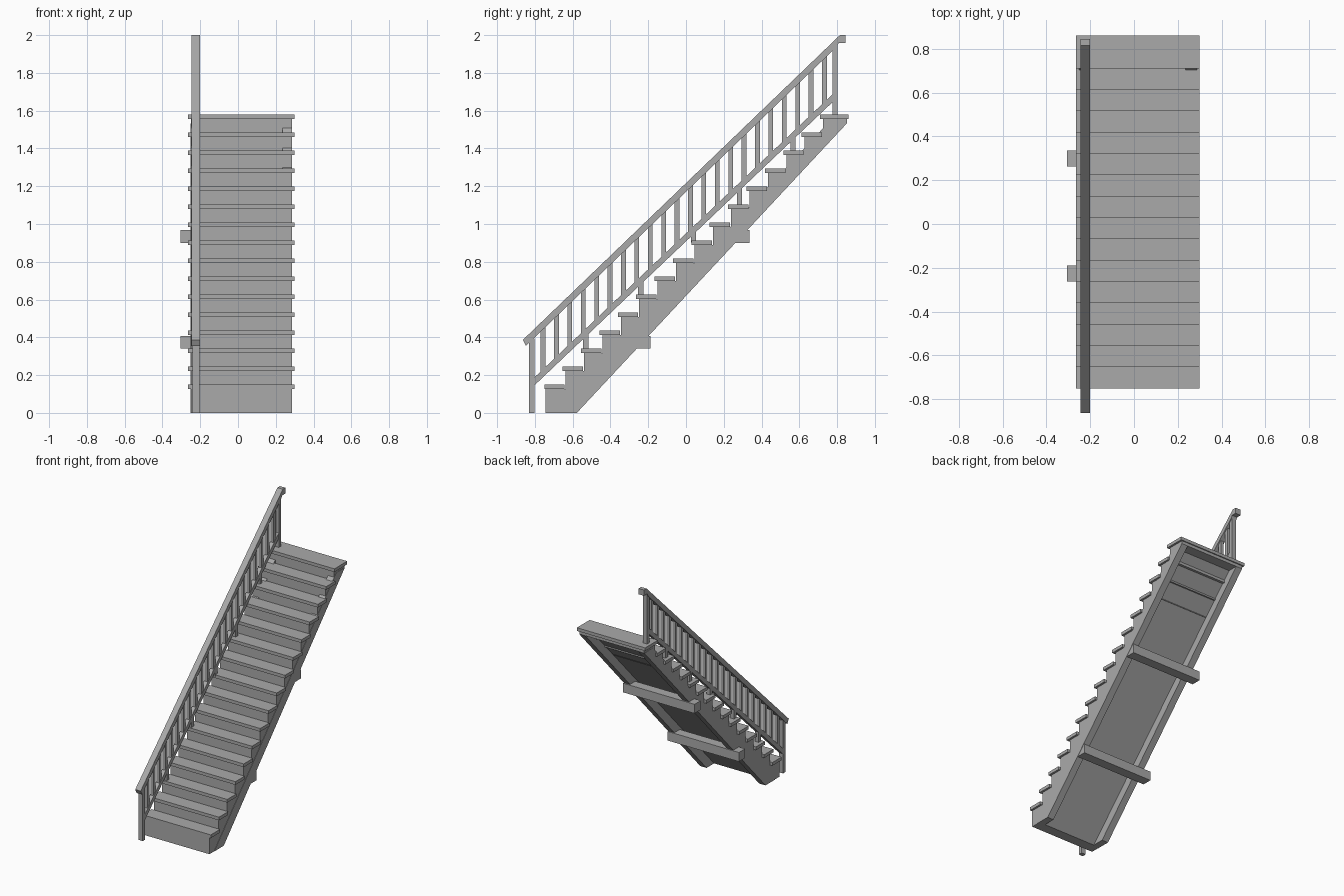
import bpy
import bmesh

cube = bpy.data.objects.get("Cube")
if cube:
    bpy.data.objects.remove(cube, do_unlink=True)

grey = bpy.data.materials.new("plain grey")
grey.use_nodes = True
COLOUR = (0.4, 0.4, 0.4, 1)
grey.diffuse_color = COLOUR
grey.node_tree.nodes["Principled BSDF"].inputs["Base Color"].default_value = COLOUR


def extrude_profile(name, profile, x0, x1):
    """Extrude a (y, z) outline from x0 to x1."""
    bm = bmesh.new()
    face = bm.faces.new([bm.verts.new((x0, y, z)) for y, z in profile])
    solid = bmesh.ops.extrude_face_region(bm, geom=[face])["geom"]
    moved = [v for v in solid if isinstance(v, bmesh.types.BMVert)]
    bmesh.ops.translate(bm, verts=moved, vec=(x1 - x0, 0, 0))
    bmesh.ops.recalc_face_normals(bm, faces=bm.faces)
    mesh = bpy.data.meshes.new(name)
    bm.to_mesh(mesh)
    bm.free()
    mesh.materials.append(grey)
    obj = bpy.data.objects.new(name, mesh)
    bpy.context.collection.objects.link(obj)
    return obj


def box(name, x0, x1, y0, y1, z0, z1):
    return extrude_profile(name, [(y0, z0), (y1, z0), (y1, z1), (y0, z1)], x0, x1)


STEPS = 16
RUN, RISE = 0.0973, 0.0953
FIRST_Y, FIRST_Z = -0.75, 0.15
THICK = 0.024
BACK = 0.852
SLOPE = 1.063


def nose(i):
    return FIRST_Y + RUN * i


def tread_top(i):
    return FIRST_Z + RISE * i


# Sawtooth body with risers and sloping soffit
outline = [(-0.667, 0)]
for i in range(STEPS):
    y = nose(i) + (0.016 if i else 0.005)
    outline.append((y, 0 if i == 0 else tread_top(i - 1) - THICK))
    outline.append((y, tread_top(i) - THICK))
outline += [(BACK, tread_top(STEPS - 1) - THICK), (BACK, 1.533),
            (-0.667 + 1.533 / SLOPE, 1.533)]
extrude_profile("stair_body", outline, -0.25, 0.285)

# Treads, the last one deeper as a landing
for i in range(STEPS):
    end = 0.86 if i == STEPS - 1 else nose(i) + 0.108
    box("tread", -0.265, 0.3, nose(i), end, tread_top(i) - THICK, tread_top(i))

# Stringers below the soffit
stringer = [(-0.69, 0), (-0.578, 0), (BACK, 1.533), (0.75, 1.533)]
extrude_profile("right_stringer", stringer, -0.252, -0.2)
extrude_profile("left_stringer", stringer, 0.235, 0.287)

# Cross beams under the stringers
for y, z in ((-0.262, 0.34), (0.262, 0.9)):
    box("cross_beam", -0.305, 0.285, y, y + 0.073, z, z + 0.068)

# Handrail with level top end, and sloping lower rail
extrude_profile("handrail", [(-0.863, 0.387), (-0.847, 0.355), (0.795, 1.935),
                             (0.808, 1.957), (0.845, 1.957), (0.845, 2.0),
                             (0.815, 2.0)], -0.245, -0.2)


def lower_rail_top(y):
    return 0.19 + 0.95 * (y + 0.8)


extrude_profile("lower_rail", [(-0.81, lower_rail_top(-0.81) - 0.042),
                               (0.79, lower_rail_top(0.79) - 0.042),
                               (0.79, lower_rail_top(0.79)),
                               (-0.81, lower_rail_top(-0.81))], -0.238, -0.207)

# End posts
box("bottom_post", -0.24, -0.205, -0.832, -0.802, 0, 0.395)
box("top_post", -0.24, -0.205, 0.775, 0.802, 1.555, 1.955)

# Balusters
COUNT = 22
for i in range(COUNT):
    y = -0.757 + 1.49 * i / (COUNT - 1)
    box("baluster", -0.235, -0.21, y - 0.0125, y + 0.0125,
        lower_rail_top(y) - 0.02, 0.385 + 0.961 * (y + 0.863) - 0.03)

# Short supports from treads to the lower rail
for step, y in ((2, -0.53), (5, -0.24), (8, 0.04), (10, 0.283), (13, 0.567)):
    box("rail_support", -0.238, -0.207, y - 0.014, y + 0.014,
        tread_top(step) - 0.01, lower_rail_top(y) - 0.02)
